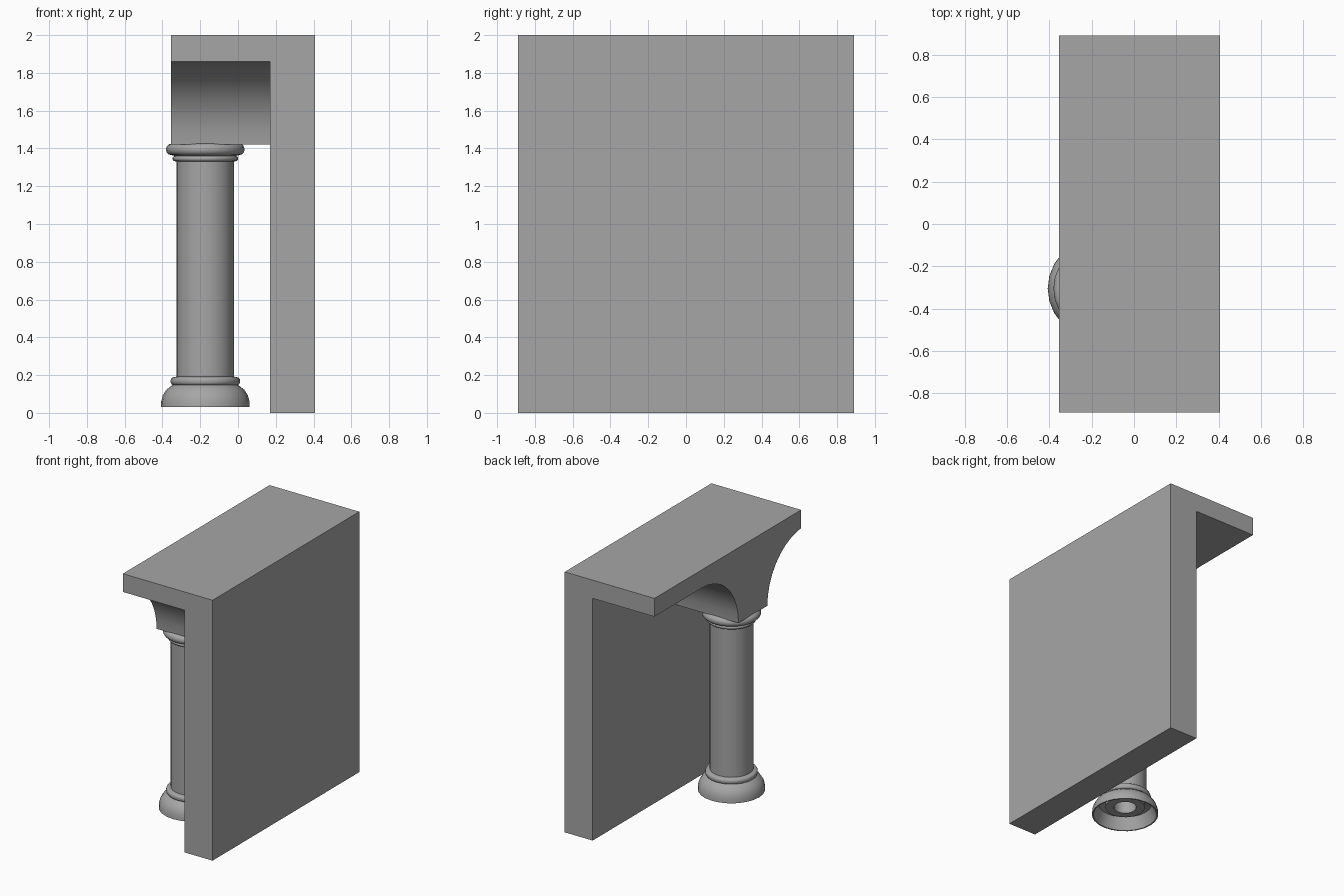
import bpy, bmesh, math

cube = bpy.data.objects.get("Cube")
if cube:
    bpy.data.objects.remove(cube, do_unlink=True)

stone = bpy.data.materials.new("grey_stone")
stone.use_nodes = True
GREY = (0.38, 0.38, 0.38, 1)
stone.diffuse_color = GREY
stone.node_tree.nodes["Principled BSDF"].inputs["Base Color"].default_value = GREY

COL_X, COL_Y = -0.173, -0.305
FRONT, BACK = -0.89, 0.89
OPEN_X, WALL_X, OUTER_X = -0.355, 0.17, 0.407
SLAB_Z, SPRING_Z = 1.86, 1.42


def finish(name, bm, angle):
    """Turn a bmesh into a shaded object."""
    bmesh.ops.recalc_face_normals(bm, faces=bm.faces)
    mesh = bpy.data.meshes.new(name)
    bm.to_mesh(mesh)
    bm.free()
    mesh.materials.append(stone)
    obj = bpy.data.objects.new(name, mesh)
    bpy.context.collection.objects.link(obj)
    bpy.ops.object.select_all(action='DESELECT')
    obj.select_set(True)
    bpy.context.view_layer.objects.active = obj
    bpy.ops.object.shade_smooth_by_angle(angle=math.radians(angle))
    return obj


def extrude(name, points, step):
    """Extrude a closed outline of 3D points along a step."""
    bm = bmesh.new()
    face = bm.faces.new([bm.verts.new(p) for p in points])
    new = bmesh.ops.extrude_face_region(bm, geom=[face])["geom"]
    moved = [v for v in new if isinstance(v, bmesh.types.BMVert)]
    bmesh.ops.translate(bm, verts=moved, vec=step)
    return finish(name, bm, 30)


def lathe(name, profile, segments=24):
    """Spin a (radius, height) profile around the column axis."""
    bm = bmesh.new()
    verts = [bm.verts.new((COL_X + r, COL_Y, z)) for r, z in profile]
    edges = [bm.edges.new(pair) for pair in zip(verts, verts[1:])]
    bmesh.ops.spin(bm, geom=verts + edges, cent=(COL_X, COL_Y, 0), axis=(0, 0, 1),
                   angle=math.tau, steps=segments, use_duplicate=False)
    bmesh.ops.remove_doubles(bm, verts=bm.verts, dist=0.0005)
    return finish(name, bm, 40)


def bulge(radius, low, high, depth, steps=6):
    """Rounded moulding profile between two heights."""
    return [(radius + depth * math.sin(math.pi * i / steps),
             (low + high) / 2 - (high - low) / 2 * math.cos(math.pi * i / steps))
            for i in range(steps + 1)]


# Wall and roof slab in one L-shaped section
section = [(OUTER_X, 0), (OUTER_X, 2), (OPEN_X, 2), (OPEN_X, SLAB_Z),
           (WALL_X, SLAB_Z), (WALL_X, 0)]
extrude("wall_and_roof", [(x, FRONT, z) for x, z in section], (0, BACK - FRONT, 0))

# Pier flaring into the roof with a quarter arch on each side
R, HALF, STEPS = SLAB_Z - SPRING_Z, 0.175, 9
quarter = [(HALF + R - R * math.cos(a), SPRING_Z + R * math.sin(a))
           for a in (math.pi / 2 * i / STEPS for i in range(STEPS + 1))]
outline = [(COL_Y + d, z) for d, z in quarter]
outline += [(max(COL_Y - d, FRONT), z) for d, z in reversed(quarter)]
extrude("arch_pier", [(OPEN_X, y, z) for y, z in outline], (WALL_X - OPEN_X, 0, 0))

# Column shaft
lathe("column_shaft", [(0.152, 0.18), (0.152, 1.34)])

# Hollow bell-shaped base with an inner sleeve and a ring on top
bell = [(0.08, 0.18), (0.08, 0.09), (0.14, 0.09), (0.14, 0.13), (0.19, 0.12),
        (0.225, 0.03), (0.235, 0.03), (0.234, 0.06), (0.225, 0.093),
        (0.207, 0.122), (0.18, 0.143)]
lathe("column_base", bell + bulge(0.172, 0.148, 0.188, 0.012) + [(0.152, 0.192)])
lathe("base_plug", [(0, 0.18), (0.16, 0.18)])

# Capital with a small ring under a large round moulding
lathe("column_capital", [(0.15, 1.33)] + bulge(0.16, 1.332, 1.36, 0.014)
      + bulge(0.182, 1.365, 1.425, 0.026) + [(0.15, 1.428), (0, 1.43)])
